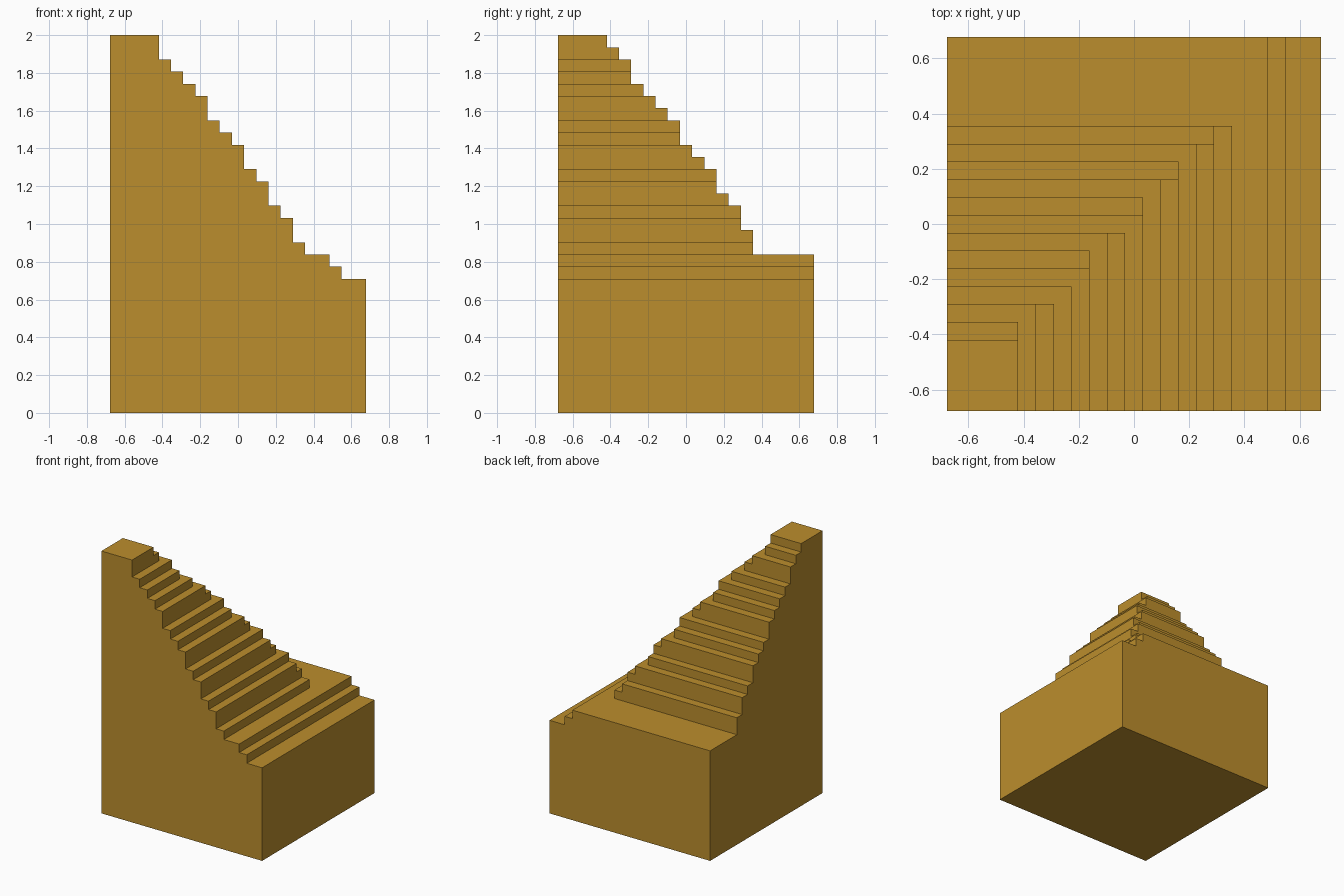
import bpy, bmesh

if "Cube" in bpy.data.objects:
    bpy.data.objects.remove(bpy.data.objects["Cube"])

U = 2 / 31          # one step unit
N = 21              # block is 21 x 21 units wide, 31 units tall

# Stair height limits per column (x) and per row (y), in units
stair_x = [31] * 4 + [29, 28, 27, 26, 24, 23, 22, 20, 19, 17, 16, 14, 13, 13, 12, 11, 11]
stair_y = [31] * 4 + [30, 29, 27, 26, 25, 24, 22, 21, 20, 18, 17, 15] + [13] * 5


def height(i, j):
    if 0 <= i < N and 0 <= j < N:
        return min(stair_x[i], stair_y[j])
    return 0


bm = bmesh.new()


def quad(*pts):
    bm.faces.new([bm.verts.new(((x - N / 2) * U, (y - N / 2) * U, z * U)) for x, y, z in pts])


for i in range(N):
    for j in range(N):
        h = height(i, j)
        corners = [(i, j), (i + 1, j), (i + 1, j + 1), (i, j + 1)]
        # Tread and underside
        quad(*[(x, y, h) for x, y in corners])
        quad(*[(x, y, 0) for x, y in reversed(corners)])
        # Risers and outer walls, wherever the neighbour is lower
        for k, (di, dj) in enumerate([(0, -1), (1, 0), (0, 1), (-1, 0)]):
            a, b = corners[k], corners[(k + 1) % 4]
            for z in range(height(i + di, j + dj), h):
                quad((*a, z), (*b, z), (*b, z + 1), (*a, z + 1))

# Weld the cells and merge flat areas into single faces
bmesh.ops.remove_doubles(bm, verts=bm.verts, dist=U * 0.01)
bmesh.ops.dissolve_limit(bm, angle_limit=0.01, verts=bm.verts, edges=bm.edges)

mesh = bpy.data.meshes.new("stepped_block")
bm.to_mesh(mesh)
bm.free()

ochre = bpy.data.materials.new("ochre")
ochre.diffuse_color = (0.5, 0.27, 0.026, 1)
ochre.use_nodes = True
ochre.node_tree.nodes["Principled BSDF"].inputs["Base Color"].default_value = ochre.diffuse_color
mesh.materials.append(ochre)
bpy.context.collection.objects.link(bpy.data.objects.new("stepped_block", mesh))
